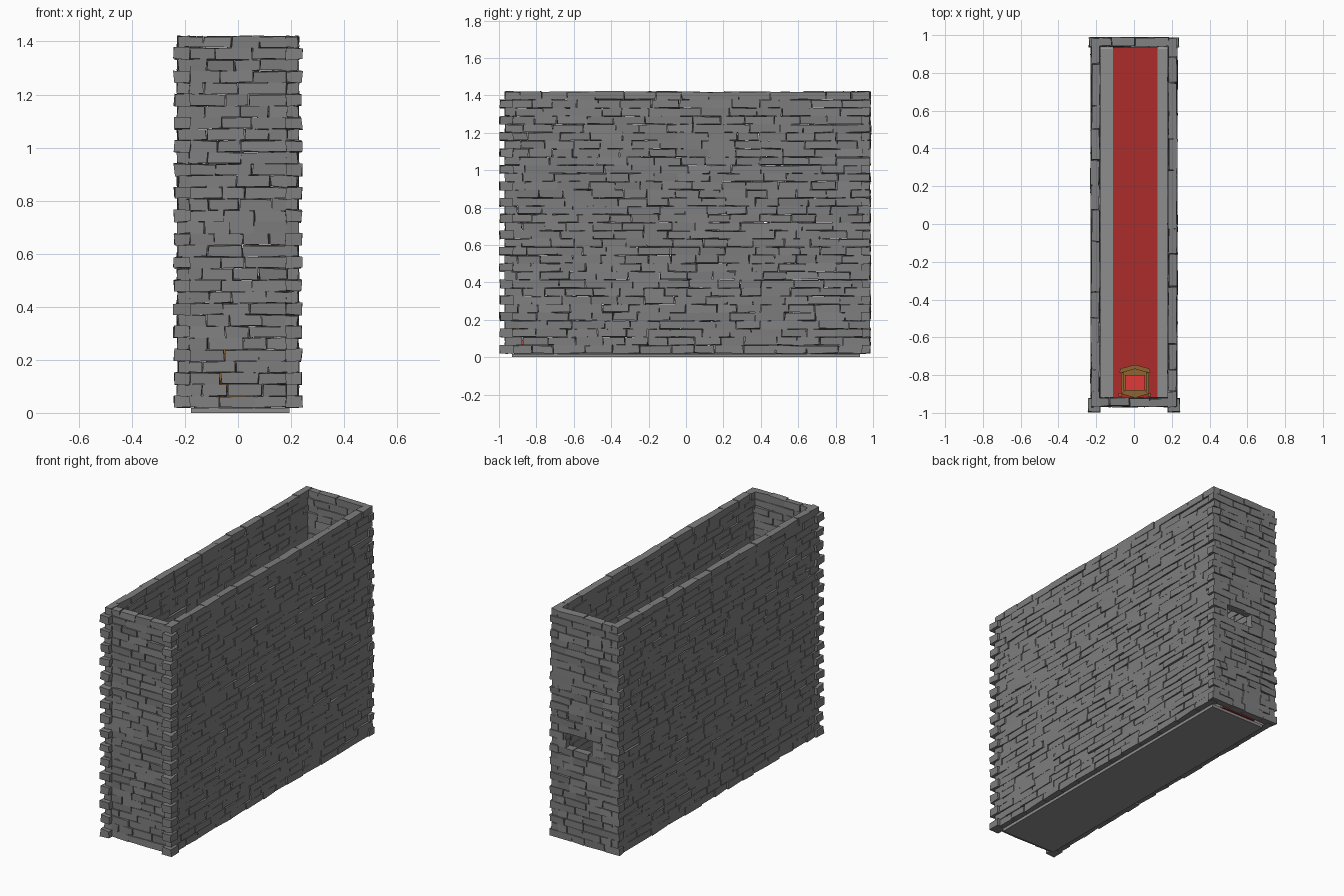
import bpy, bmesh, random
from mathutils import Vector

if "Cube" in bpy.data.objects:
    bpy.data.objects.remove(bpy.data.objects["Cube"])

random.seed(7)


def material(name, rgb):
    m = bpy.data.materials.new(name)
    m.diffuse_color = (*rgb, 1)
    m.use_nodes = True
    m.node_tree.nodes["Principled BSDF"].inputs["Base Color"].default_value = m.diffuse_color
    return m


STONE = material("stone", (0.21, 0.21, 0.21))
SLAB = material("slab", (0.27, 0.27, 0.27))
RED = material("red", (0.42, 0.025, 0.025))
CUSHION = material("cushion", (0.75, 0.04, 0.04))
GOLD = material("gold", (0.27, 0.13, 0.03))


def add_box(bm, lo, hi, jitter=0.0):
    center = [(a + b) / 2 for a, b in zip(lo, hi)]
    for v in bmesh.ops.create_cube(bm, size=1)["verts"]:
        v.co = Vector([c + p * (b - a) + random.uniform(-jitter, jitter)
                       for c, p, a, b in zip(center, v.co, lo, hi)])


def finish(name, bm, mat):
    mesh = bpy.data.meshes.new(name)
    bmesh.ops.recalc_face_normals(bm, faces=bm.faces)
    bm.to_mesh(mesh)
    bm.free()
    mesh.materials.append(mat)
    ob = bpy.data.objects.new(name, mesh)
    bpy.context.collection.objects.link(ob)
    return ob


def box(name, lo, hi, mat):
    bm = bmesh.new()
    add_box(bm, lo, hi)
    return finish(name, bm, mat)


def prism(name, pts, z0, z1, mat):
    bm = bmesh.new()
    face = bm.faces.new([bm.verts.new((x, y, z0)) for x, y in pts])
    top = bmesh.ops.extrude_face_region(bm, geom=[face])["geom"]
    for v in top:
        if isinstance(v, bmesh.types.BMVert):
            v.co.z = z1
    return finish(name, bm, mat)


ROWS, Z0, ROW_H = 32, 0.02, 1.4 / 32


def brick_row(bm, axis, start, end, near, far, row, length, hole=None):
    """One course of uneven bricks; hole is a span left open."""
    z = Z0 + row * ROW_H
    pos, first = start, True
    while pos < end - 0.001:
        step = length * random.uniform(0.75, 1.25)
        if first and row % 2:
            step *= 0.55
        first = False
        nxt = pos + step
        if end - nxt < length * 0.45:
            nxt = end
        pieces = [(pos, nxt)]
        if hole:
            pieces = [(pos, min(nxt, hole[0])), (max(pos, hole[1]), nxt)]
        d = random.uniform(-0.003, 0.003)
        for a, b in pieces:
            if b - a < 0.01:
                continue
            lo = [a + 0.0015, near + d, z + 0.001]
            hi = [b - 0.0015, far + d, z + ROW_H - 0.001]
            if axis == "y":
                lo[0], lo[1], hi[0], hi[1] = lo[1], lo[0], hi[1], hi[0]
            add_box(bm, lo, hi, 0.0035)
        pos = nxt


# long side walls
for name, near, far in (("left_wall", -0.226, -0.182), ("right_wall", 0.182, 0.226)):
    bm = bmesh.new()
    for r in range(ROWS):
        brick_row(bm, "y", -0.97, 0.985 if r % 2 else 0.965, near, far, r, 0.14)
    finish(name, bm, STONE)

# end walls, alternate courses reaching past the corners
for name, near, far in (("front_wall", -0.965, -0.922), ("back_wall", 0.94, 0.985)):
    bm = bmesh.new()
    for r in range(ROWS):
        reach = 0.185 if (r % 2 or name == "front_wall") else 0.238
        opening = (-0.05, 0.125) if name == "back_wall" and r in (13, 14) else None
        brick_row(bm, "x", -reach, reach, near, far, r, 0.115, opening)
    finish(name, bm, STONE)

# projecting corner stones at the front
bm = bmesh.new()
for r in range(0, ROWS, 2):
    z = Z0 + r * ROW_H
    for lo, hi in ((-0.241, -0.18), (0.18, 0.241)):
        add_box(bm, (lo, -0.995, z), (hi, -0.925, z + ROW_H), 0.004)
finish("corner_stones", bm, STONE)

# floor and carpet
box("floor", (-0.178, -0.93, 0), (0.195, 0.93, 0.018), SLAB)
box("carpet", (-0.11, -0.92, 0.016), (0.125, 0.94, 0.024), RED)

# throne against the front wall, facing the back
CX = 0.005
prism("throne_base", [(CX - 0.07, -0.90), (CX + 0.07, -0.90), (CX + 0.07, -0.785),
                      (CX, -0.765), (CX - 0.07, -0.785)], 0.024, 0.07, GOLD)
prism("footstep", [(CX - 0.083, -0.785), (CX + 0.083, -0.785), (CX + 0.075, -0.765),
                   (CX, -0.745), (CX - 0.075, -0.765)], 0.024, 0.045, GOLD)
box("cushion", (CX - 0.053, -0.89, 0.07), (CX + 0.053, -0.80, 0.088), CUSHION)
prism("backrest", [(CX - 0.07, -0.90), (CX, -0.92), (CX + 0.07, -0.90),
                   (CX + 0.055, -0.88), (CX - 0.055, -0.88)], 0.07, 0.24, GOLD)
for side, s in (("left", -1), ("right", 1)):
    x0, x1 = sorted((CX + s * 0.058, CX + s * 0.074))
    box(side + "_armrest", (x0, -0.90, 0.115), (x1, -0.785, 0.13), GOLD)
    box(side + "_arm_post", (x0, -0.80, 0.024), (x1, -0.785, 0.115), GOLD)
    x0, x1 = sorted((CX + s * 0.068, CX + s * 0.086))
    box(side + "_back_post", (x0, -0.912, 0.024), (x1, -0.895, 0.25), GOLD)
